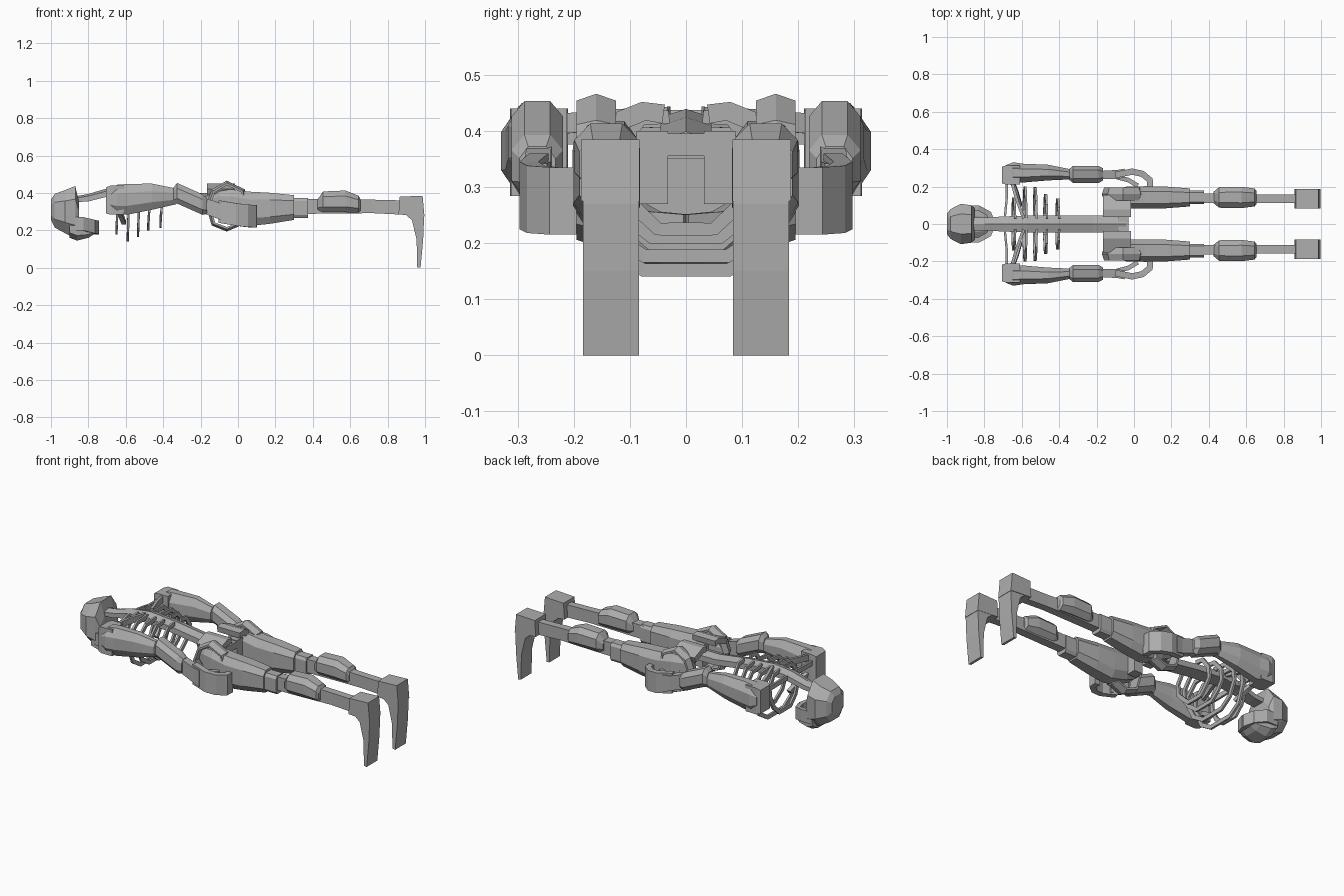
import bpy, bmesh, math
from mathutils import Vector

cube = bpy.data.objects.get("Cube")
if cube:
    bpy.data.objects.remove(cube, do_unlink=True)

metal = bpy.data.materials.new("dull_grey")
metal.use_nodes = True
GREY = (0.42, 0.42, 0.42, 1)
metal.diffuse_color = GREY
metal.node_tree.nodes["Principled BSDF"].inputs["Base Color"].default_value = GREY


def skin(name, rings, mirror, closed=False):
    """Join rings of points into a solid; optionally mirror it to the other side."""
    bm = bmesh.new()
    rows = [[bm.verts.new(p) for p in ring] for ring in rings]
    n = len(rows[0])
    for i in range(len(rows) if closed else len(rows) - 1):
        a, b = rows[i], rows[(i + 1) % len(rows)]
        for j in range(n):
            k = (j + 1) % n
            bm.faces.new((a[j], a[k], b[k], b[j]))
    if not closed:
        bm.faces.new(rows[0])
        bm.faces.new(rows[-1])
    bmesh.ops.recalc_face_normals(bm, faces=bm.faces)
    mesh = bpy.data.meshes.new(name)
    bm.to_mesh(mesh)
    bm.free()
    mesh.materials.append(metal)
    ob = bpy.data.objects.new(name, mesh)
    bpy.context.collection.objects.link(ob)
    if mirror:
        m = ob.modifiers.new("mirror", 'MIRROR')
        m.use_axis = (False, True, False)
        m.use_mirror_merge = False
    return ob


def loft(name, sections, c=0.5, mirror=True):
    """Chamfered limb along x; section = x, y, z, half width, half height."""
    prof = [(1, c), (c, 1), (-c, 1), (-1, c), (-1, -c), (-c, -1), (c, -1), (1, -c)]
    return skin(name, [[(x, y + u * w, z + v * h) for u, v in prof]
                       for x, y, z, w, h in sections], mirror)


def box_loft(name, sections, mirror=True):
    prof = [(1, 1), (-1, 1), (-1, -1), (1, -1)]
    return skin(name, [[(x, y + u * w, z + v * h) for u, v in prof]
                       for x, y, z, w, h in sections], mirror)


def prism(name, outline, y0, y1, mirror=True):
    """Side outline in x, z pulled from y0 to y1."""
    return skin(name, [[(x, y, z) for x, z in outline] for y in (y0, y1)], mirror)


def sweep(name, path, up, a, b, profile=None, mirror=True, closed=False):
    """Strip along a path: a is half thickness, b is half size along up."""
    pts = [Vector(p) for p in path]
    up = Vector(up)
    prof = profile or [(a, b), (-a, b), (-a, -b), (a, -b)]
    n = len(pts)
    rings = []
    for i, p in enumerate(pts):
        nxt = pts[(i + 1) % n] if closed else pts[min(i + 1, n - 1)]
        prv = pts[i - 1] if closed else pts[max(i - 1, 0)]
        side = (nxt - prv).cross(up).normalized()
        rings.append([p + side * s + up * u for s, u in prof])
    return skin(name, rings, mirror, closed)


# Head: faceted skull, face and jaw
loft("skull", [(-1.0, 0, .31, .055, .055), (-.98, 0, .305, .08, .09),
               (-.925, 0, .30, .108, .115), (-.87, 0, .297, .10, .14),
               (-.85, 0, .265, .085, .085)], mirror=False)
loft("face", [(-.90, 0, .215, .095, .055), (-.86, 0, .20, .09, .055),
              (-.80, 0, .195, .075, .035), (-.77, 0, .195, .06, .015)], mirror=False)
sweep("jaw", [(-.90, .085, .235), (-.83, .085, .235), (-.775, .055, .22), (-.755, 0, .215)],
      (0, 0, 1), .014, .036)

# Spine: ridged column from the neck to the pelvis
spine_path = [(-.88, .365, .035, .015), (-.80, .375, .035, .02), (-.70, .402, .04, .022),
              (-.58, .415, .045, .024), (-.40, .40, .045, .024), (-.22, .375, .045, .024),
              (-.04, .375, .045, .024)]
skin("spine", [[(x, -w, z - h), (x, w, z - h), (x, w, z + h * .4), (x, 0, z + h), (x, -w, z + h * .4)]
               for x, z, w, h in spine_path], False)

# Ribs: thin hoops hanging under the spine
for i, (x, w, low) in enumerate([(-.645, .13, .19), (-.585, .19, .152), (-.53, .185, .177),
                                 (-.475, .15, .21), (-.41, .125, .225)]):
    sweep(f"rib_{i + 1}", [(x + .01, .03, .425), (x + .008, .65 * w, .42), (x + .005, w, .36),
                           (x, w, .30), (x - .003, .78 * w, low + .045), (x - .005, .4 * w, low),
                           (x - .005, 0, low)],
          (1, 0, 0), .012, .006)

# Shoulder frame: collar struts and blades
sweep("collar_bar", [(-.59, .03, .425), (-.63, .14, .42), (-.66, .25, .41)], (0, 0, 1), .008, .018)
sweep("chest_bar", [(-.61, .10, .24), (-.63, .17, .29), (-.66, .25, .33)], (1, 0, 0), .012, .012)
sweep("neck_bar", [(-.69, .04, .40), (-.68, .14, .39), (-.68, .24, .39)], (0, 0, 1), .006, .014)

# Arms
box_loft("shoulder_block", [(-.705, .262, .36, .045, .07), (-.68, .262, .362, .052, .078),
                            (-.61, .262, .362, .05, .078)])
loft("upper_arm", [(-.685, .275, .362, .04, .055), (-.645, .275, .364, .055, .08),
                   (-.59, .272, .366, .05, .082), (-.46, .275, .38, .042, .07),
                   (-.33, .265, .382, .026, .042)], c=.42)
loft("forearm", [(-.345, .265, .385, .03, .045), (-.325, .265, .398, .046, .055),
                 (-.19, .265, .338, .046, .055), (-.165, .265, .33, .032, .042)])
box_loft("wrist", [(-.175, .262, .33, .022, .042), (-.09, .265, .30, .024, .045),
                   (-.05, .272, .292, .024, .05)])
sweep("hand", [(-.10, .262, .30), (-.01, .28, .285), (.045, .268, .278), (.085, .235, .275),
               (.085, .195, .275)], (0, 0, 1), .017, .06)
sweep("thumb", [(-.09, .25, .31), (-.03, .235, .30), (.02, .205, .30)], (0, 0, 1), .012, .025)

# Pelvis
box_loft("pelvis_bar", [(-.085, 0, .375, .075, .02), (-.03, 0, .375, .075, .02)], mirror=False)
box_loft("pelvis_side", [(-.085, .06, .335, .028, .065), (-.03, .06, .335, .028, .065)])
sweep("hip_wing", [(-.09, .04, .43), (-.09, .075, .435), (-.09, .15, .405)], (1, 0, 0), .017, .075)
hip_outline = [(-.06, .452), (.025, .41), (.04, .33), (.005, .235),
               (-.06, .208), (-.13, .235), (-.158, .335), (-.13, .41)]
sweep("hip_ring", [(x, .16, z) for x, z in hip_outline], (0, 1, 0), 0, 0, closed=True,
      profile=[(-.01, .035), (.002, .035), (.014, 0), (.002, -.035), (-.01, -.035)])
axle = [(-.06 + .028 * math.cos(a * math.pi / 4), .335 + .028 * math.sin(a * math.pi / 4))
        for a in range(8)]
prism("hip_axle", axle, .05, .185)

# Legs
loft("thigh", [(-.145, .14, .35, .015, .03), (-.10, .14, .345, .04, .065),
               (-.04, .142, .335, .058, .085), (.06, .142, .315, .06, .092),
               (.17, .142, .318, .058, .083), (.30, .142, .322, .048, .066)], c=.55)
loft("knee", [(.295, .142, .32, .036, .054), (.375, .142, .32, .036, .054)], c=.7)
box_loft("shin", [(.36, .138, .328, .026, .04), (.50, .138, .33, .026, .04),
                  (.72, .135, .328, .022, .036), (.88, .135, .322, .022, .038)])
loft("calf", [(.425, .142, .335, .03, .03), (.455, .142, .353, .055, .055),
              (.575, .142, .355, .057, .058), (.645, .142, .34, .048, .045),
              (.655, .142, .335, .035, .03)], c=.5)

# Feet: heel cap with a long pointed sole hanging down
prism("foot", [(.87, .375), (.985, .385), (.995, .27), (.99, .15), (.976, 0),
               (.958, .003), (.955, .15), (.93, .255), (.895, .285)], .084, .184)
prism("ankle_cap", [(.865, .38), (.987, .385), (.997, .275), (.858, .285)], .083, .187)
